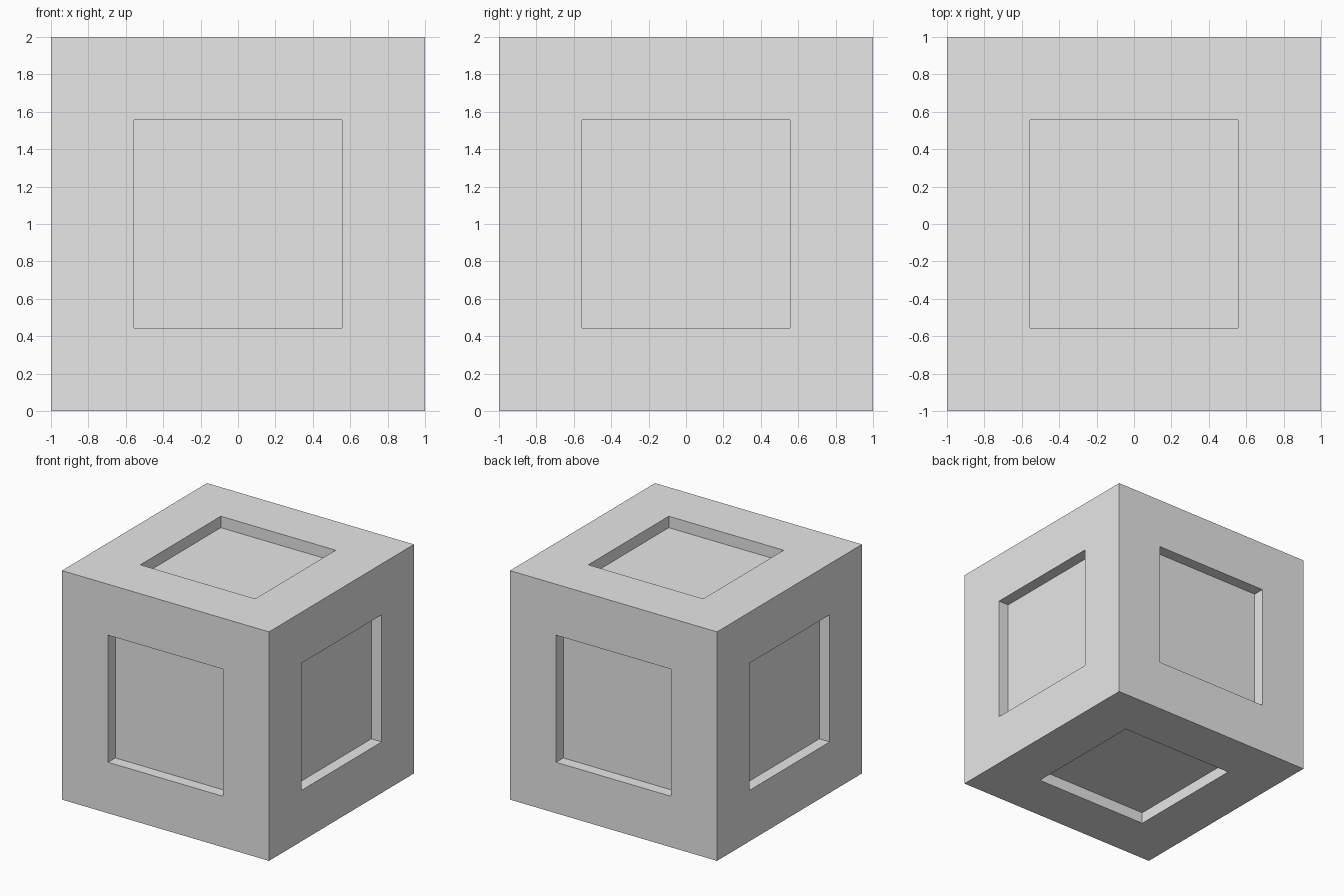
import bpy
import bmesh

SIZE = 2.0           # edge of the block
PANEL_HALF = 0.555   # half width of each square recess
DEPTH = 0.1          # depth of each recess

# Remove the default cube
default = bpy.data.objects.get("Cube")
if default:
    bpy.data.objects.remove(default, do_unlink=True)

# Plain grey material
grey = bpy.data.materials.new("light_grey")
grey.use_nodes = True
colour = (0.8, 0.8, 0.8, 1.0)
grey.diffuse_color = colour
for node in grey.node_tree.nodes:
    if node.type == 'BSDF_PRINCIPLED':
        node.inputs["Base Color"].default_value = colour

# Solid block
bm = bmesh.new()
bmesh.ops.create_cube(bm, size=SIZE)
panels = list(bm.faces)

# Square outline on every side
bmesh.ops.inset_individual(bm, faces=panels, thickness=SIZE / 2 - PANEL_HALF,
                           use_even_offset=True)

# Push each square inwards to form a straight-walled recess
floors = bmesh.ops.extrude_discrete_faces(bm, faces=panels)["faces"]
for face in floors:
    face.normal_update()
    bmesh.ops.translate(bm, verts=face.verts, vec=face.normal * -DEPTH)

# Stand the block on the ground
bmesh.ops.translate(bm, verts=bm.verts, vec=(0, 0, SIZE / 2))
bm.normal_update()

mesh = bpy.data.meshes.new("recessed_block")
bm.to_mesh(mesh)
bm.free()
mesh.materials.append(grey)
block = bpy.data.objects.new("recessed_block", mesh)
bpy.context.scene.collection.objects.link(block)
